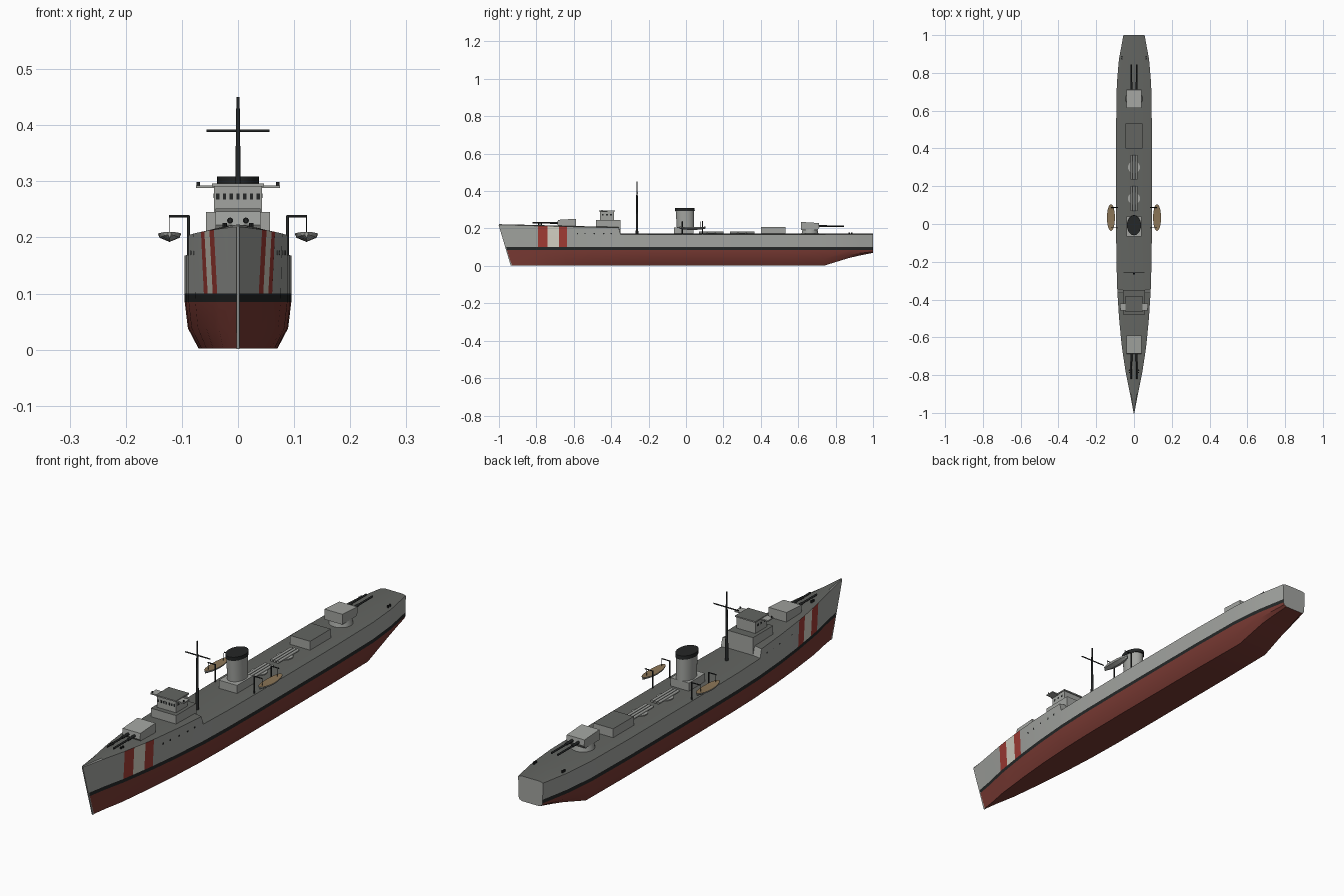
import bpy, bmesh, math
from mathutils import Vector

if "Cube" in bpy.data.objects:
    bpy.data.objects.remove(bpy.data.objects["Cube"])


def material(name, r, g, b):
    m = bpy.data.materials.new(name)
    m.diffuse_color = (r, g, b, 1)
    m.use_nodes = True
    m.node_tree.nodes["Principled BSDF"].inputs["Base Color"].default_value = m.diffuse_color
    return m


GREY = material("ship_grey", 0.36, 0.37, 0.35)
DECK = material("deck_grey", 0.125, 0.13, 0.12)
RED = material("bottom_red", 0.19, 0.042, 0.033)
BLACK = material("black", 0.018, 0.02, 0.02)
STRIPE = material("stripe_red", 0.36, 0.045, 0.035)
WHITE = material("stripe_white", 0.66, 0.64, 0.55)
TAN = material("canvas_tan", 0.26, 0.18, 0.095)


def finish(name, bm, mats, rule=None, smooth=None):
    bmesh.ops.recalc_face_normals(bm, faces=bm.faces)
    bm.normal_update()
    if rule:
        for f in bm.faces:
            f.material_index = rule(f.calc_center_median(), f.normal)
    me = bpy.data.meshes.new(name)
    bm.to_mesh(me)
    bm.free()
    for m in mats:
        me.materials.append(m)
    ob = bpy.data.objects.new(name, me)
    bpy.context.collection.objects.link(ob)
    if smooth:
        bpy.ops.object.select_all(action='DESELECT')
        ob.select_set(True)
        bpy.context.view_layer.objects.active = ob
        bpy.ops.object.shade_smooth_by_angle(angle=math.radians(smooth))
    return ob


def loft(name, rings, mats, rule=None, smooth=None):
    bm = bmesh.new()
    vs = [[bm.verts.new(p) for p in ring] for ring in rings]
    n = len(vs[0])
    for a, b in zip(vs, vs[1:]):
        for i in range(n):
            j = (i + 1) % n
            bm.faces.new((a[i], a[j], b[j], b[i]))
    bm.faces.new(vs[0])
    bm.faces.new(vs[-1])
    return finish(name, bm, mats, rule, smooth)


def roof_rule(c, n):
    return 1 if n.z > 0.9 else 0


def box(name, x0, x1, y0, y1, z0, z1, mats, rule=None):
    ring = lambda z: [(x0, y0, z), (x1, y0, z), (x1, y1, z), (x0, y1, z)]
    return loft(name, [ring(z0), ring(z1)], mats, rule)


def rod(name, a, b, r1, mat, r2=None, sides=10):
    a, b = Vector(a), Vector(b)
    bm = bmesh.new()
    bmesh.ops.create_cone(bm, cap_ends=True, segments=sides, radius1=r1,
                          radius2=r1 if r2 is None else r2, depth=(b - a).length)
    q = Vector((0, 0, 1)).rotation_difference((b - a).normalized())
    for v in bm.verts:
        v.co = q @ v.co + (a + b) / 2
    return finish(name, bm, [mat], smooth=40)


# Hull: y, deck half width, waterline half width, keel height, deck edge height
STATIONS = [
    (-1.0, .002, .002, 0, .219), (-.9, .021, .016, 0, .217), (-.79, .043, .036, 0, .214),
    (-.74, .051, .044, 0, .213), (-.68, .060, .053, 0, .211), (-.635, .066, .060, 0, .210),
    (-.5, .079, .076, 0, .207), (-.36, .088, .087, 0, .204), (-.35, .0885, .088, 0, .169),
    (-.2, .093, .093, 0, .168), (0, .095, .095, 0, .168), (.5, .095, .095, 0, .168),
    (.74, .091, .091, 0, .168), (.87, .080, .078, .04, .168), (.93, .069, .067, .054, .168),
    (1.0, .056, .054, .068, .168)]


def hull_ring(y, wd, ww, zb, zd):
    half = [(.74 * ww, zb + .002), (.94 * ww, zb + .45 * (.085 - zb)), (ww, .085),
            (ww + (wd - ww) * .15, .10), (wd, zd), (.7 * wd, zd + .004)]
    pts = half + [(-x, z) for x, z in reversed(half)]
    rake = .065 * max(0, (-.79 - y) / .21)
    return [(x, y + rake * (1 - z / .219), z) for x, z in pts]


def hull_rule(c, n):
    if n.z > .8 and c.z > .12:
        return 1
    if c.z < .085:
        return 2
    if c.z < .10:
        return 3
    if -.79 < c.y < -.635 and abs(n.x) > .5:
        return 5 if -.74 < c.y < -.68 else 4
    return 0


loft("hull", [hull_ring(*s) for s in STATIONS], [GREY, DECK, RED, BLACK, STRIPE, WHITE],
     hull_rule, 25)
# Stem bar
loft("stem_bar", [[(x, -1.002, .219), (x, -.99, .219), (x, -.925, .001), (x, -.937, .001)]
                  for x in (-.0025, .0025)], [GREY])


# Gun turrets: d is the firing direction along y
def turret(name, y, z, d):
    rod(name + "_barbette", (0, y, z - .025), (0, y, z + .003), .046, GREY, .04, 24)
    prof = [(-.049, 0), (.042, 0), (.05, .012), (.047, .036), (-.049, .042)]
    loft(name + "_house", [[(x, y + d * a, z + b) for a, b in prof] for x in (-.04, .04)], [GREY])
    for x in (-.014, .014):
        rod(name + "_sleeve", (x, y + d * .045, z + .02), (x, y + d * .09, z + .02), .0055, BLACK)
        rod(name + "_barrel", (x, y + d * .045, z + .02), (x, y + d * .182, z + .02), .0038, BLACK)


turret("forward_turret", -.638, .210, -1)
turret("aft_turret", .663, .193, 1)

# Bridge
box("bridge_lower", -.057, .057, -.48, -.35, .165, .245, [GREY, DECK], roof_rule)
box("bridge_upper", -.043, .043, -.46, -.385, .245, .291, [GREY])
box("bridge_roof", -.046, .046, -.465, -.38, .291, .296, [GREY, DECK], roof_rule)
for s in (-1, 1):
    x0, x1 = sorted((s * .043, s * .075))
    box("bridge_wing", x0, x1, -.457, -.42, .288, .293, [GREY])
    rod("wing_lamp", (s * .071, -.45, .293), (s * .071, -.45, .299), .003, BLACK)
    for y in (-.445, -.423, -.401):
        x0, x1 = sorted((s * .042, s * .0435))
        box("side_window", x0, x1, y - .005, y + .005, .27, .278, [BLACK])
for i in range(7):
    x = -.036 + i * .012
    box("front_window", x - .003, x + .003, -.461, -.459, .268, .278, [BLACK])

# Mast and yard
rod("mast", (0, -.262, .165), (0, -.262, .45), .007, BLACK, .003)
rod("yard", (-.056, -.258, .39), (.056, -.258, .39), .0025, BLACK)


# Funnel on its base
def ellipse(rx, ry, cy, z, n=32):
    return [(rx * math.cos(2 * math.pi * i / n), cy + ry * math.sin(2 * math.pi * i / n), z)
            for i in range(n)]


box("funnel_base", -.041, .041, -.065, .04, .165, .205, [GREY])
loft("funnel", [ellipse(.034, .046, -.003, .2), ellipse(.034, .049, -.006, .295)], [GREY], smooth=40)
loft("funnel_cap", [ellipse(.037, .053, -.006, .294), ellipse(.037, .053, -.007, .309)],
     [BLACK], smooth=40)

# Lifeboats on davits
for s in (-1, 1):
    rings = []
    for t in (-1, -.9, -.65, -.35, 0, .35, .65, .9, 1):
        w = .003 + .018 * (1 - t * t) ** .55
        zt, zb = .207 + .003 * t * t, .192 + .007 * t * t
        rings.append([(s * .122 + a * w, .034 + t * .07, z) for a, z in
                      ((-1, zt), (-.85, (zt + zb) / 2), (0, zb), (.85, (zt + zb) / 2), (1, zt))])
    loft("lifeboat", rings, [GREY, TAN], lambda c, n: 1 if n.z > .7 else 0)
    for y in (-.02, .088):
        rod("davit_post", (s * .088, y, .165), (s * .088, y, .238), .003, BLACK)
        rod("davit_arm", (s * .086, y, .238), (s * .123, y, .238), .0022, BLACK)
        rod("boat_fall", (s * .122, y * .9, .238), (s * .122, y * .9, .205), .0006, BLACK, sides=5)

# Torpedo tube banks
for y in (.135, .3):
    rod("tube_mount", (0, y, .165), (0, y, .176), .032, GREY, sides=20)
    for i in range(3):
        x = (i - 1) * .014
        rod("torpedo_tube", (x, y - .065, .178), (x, y + .065, .178), .0055, GREY)

# Aft deckhouse
box("aft_deckhouse", -.045, .045, .4, .533, .165, .208, [GREY, DECK], roof_rule)

# Mooring bitts and portholes
for s in (-1, 1):
    for x, y, z in ((.064, .88, .168), (.024, -.78, .215)):
        for dy in (-.006, .006):
            rod("bitt", (s * x, y + dy, z), (s * x, y + dy, z + .011), .004, BLACK, sides=8)
    for y, w in ((-.58, .070), (-.54, .0735), (-.49, .079), (-.44, .082), (-.4, .085)):
        rod("porthole", (s * (w - .004), y, .173), (s * (w + .0005), y, .173), .004, BLACK, sides=10)
